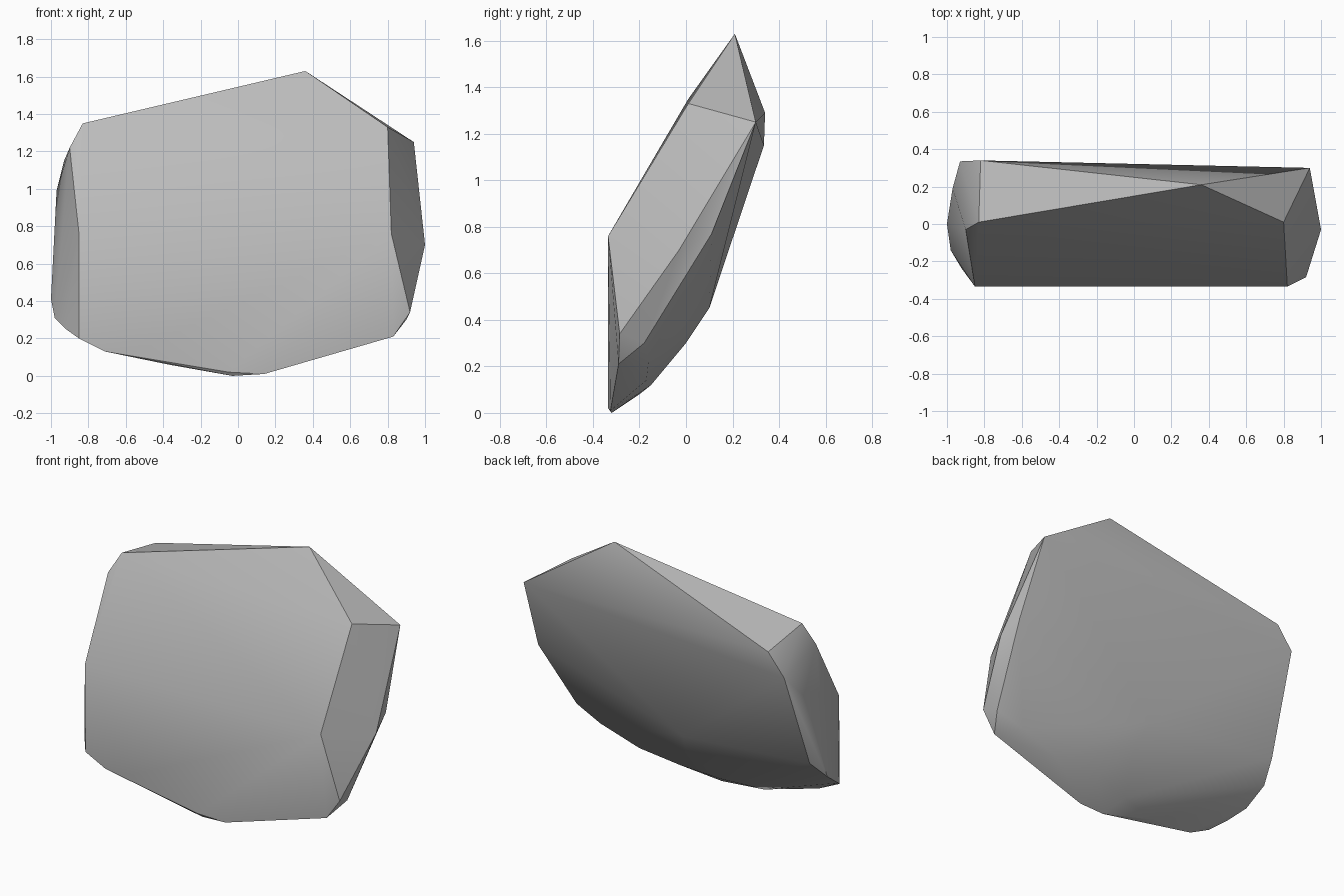
import bpy
import bmesh
from math import radians

# Remove only the default cube
default_cube = bpy.data.objects.get("Cube")
if default_cube:
    bpy.data.objects.remove(default_cube, do_unlink=True)


def make_material(name, color):
    material = bpy.data.materials.new(name)
    material.use_nodes = True
    material.diffuse_color = color
    shader = material.node_tree.nodes["Principled BSDF"]
    shader.inputs["Base Color"].default_value = color
    shader.inputs["Roughness"].default_value = .8
    return material


def hull_object(name, corner_groups, material, smooth_angle):
    """Wrap a tight convex skin around groups of corner points."""
    bm = bmesh.new()
    for group in corner_groups:
        for corner in group:
            bm.verts.new(corner)
    result = bmesh.ops.convex_hull(bm, input=bm.verts[:])
    # Discard points that fell inside the skin
    loose = [v for v in bm.verts if not v.link_faces]
    bmesh.ops.delete(bm, geom=loose, context="VERTS")
    # Merge nearly flat triangles into broad facets
    bmesh.ops.dissolve_limit(bm, angle_limit=radians(1), verts=bm.verts[:], edges=bm.edges[:])
    bmesh.ops.recalc_face_normals(bm, faces=bm.faces[:])
    mesh = bpy.data.meshes.new(name)
    bm.to_mesh(mesh)
    bm.free()
    mesh.materials.append(material)
    obj = bpy.data.objects.new(name, mesh)
    bpy.context.collection.objects.link(obj)

    bpy.ops.object.select_all(action="DESELECT")
    obj.select_set(True)
    bpy.context.view_layer.objects.active = obj
    bpy.ops.object.shade_smooth_by_angle(angle=radians(smooth_angle))
    return obj


# Crown: sloping front top edge, peak and back rim
crown = [(-.83, .01, 1.35), (.36, .21, 1.63), (.8, .01, 1.33),
         (.94, .3, 1.25), (-.82, .34, 1.29), (-.93, .335, 1.15)]

# Front: the crease and the lower edge of the upright face
front = [(-.85, -.335, .76), (.82, -.335, .76), (-.85, -.33, .2),
         (-.71, -.33, .13), (-.55, -.335, .13), (-.05, -.335, .02),
         (.14, -.325, .01), (.83, -.29, .21), (.92, -.285, .34)]

# Sides: chipped facets at either end
right_end = [(1, -.03, .7), (.97, .11, .77), (.9, -.18, .3)]
left_end = [(-.9, -.03, 1.22), (-.97, .19, .99), (-1, 0, .41),
            (-.96, .12, .53), (-.98, -.14, .31), (-.92, -.24, .25)]

# Underside: rounded belly rising towards the back
belly = [(-.03, -.32, 0), (-.37, -.26, .06), (-.1, -.2, .08),
         (.15, -.15, .12), (.45, -.17, .14), (.72, -.16, .23),
         (0, 0, .3), (-.05, .1, .45)]

stone_gray = make_material("stone gray", (.5, .5, .5, 1))
hull_object("rock", [crown, front, right_end, left_end, belly], stone_gray, 31)
